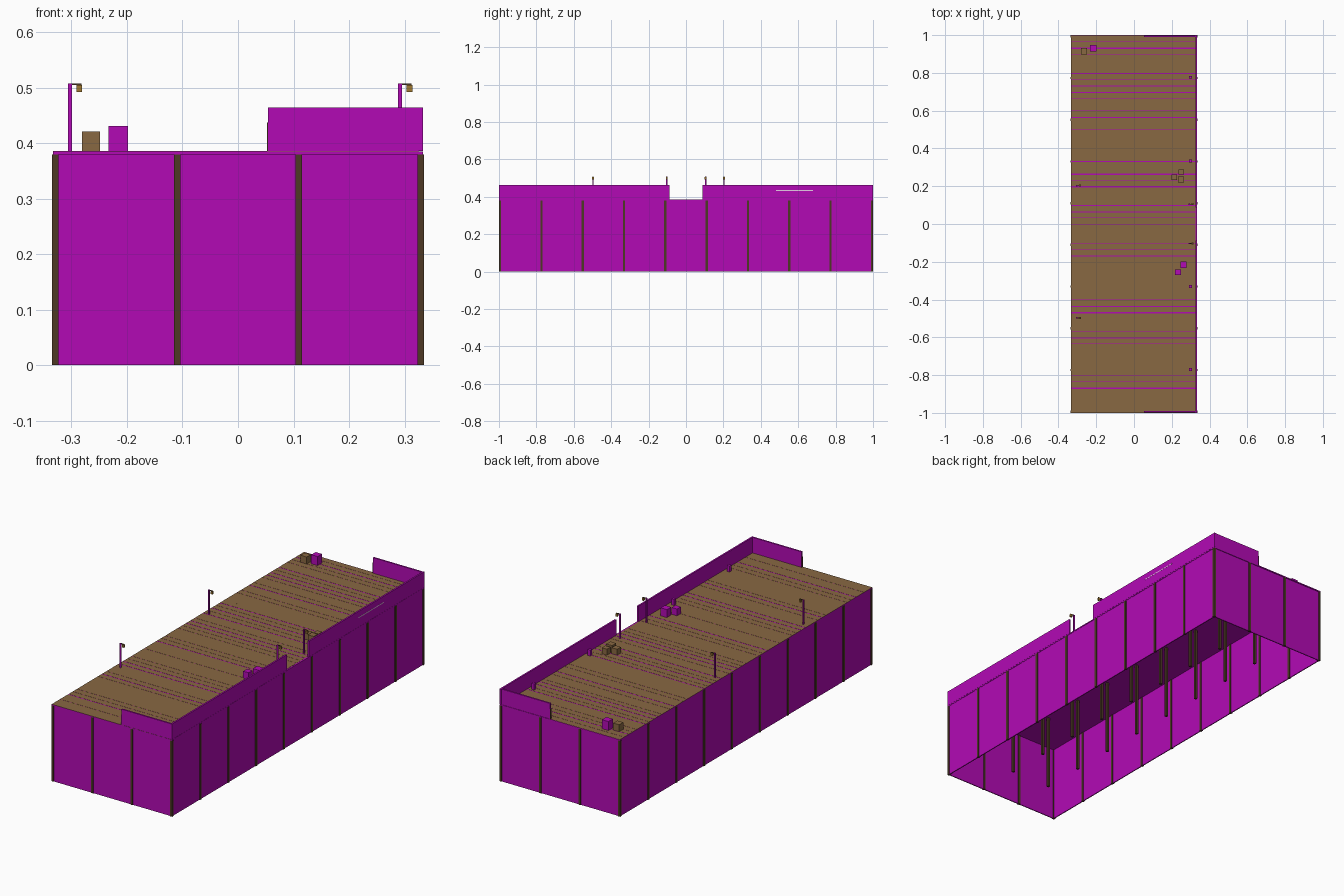
import bpy, random

if "Cube" in bpy.data.objects:
    bpy.data.objects.remove(bpy.data.objects["Cube"])

random.seed(4)


def material(name, rgb):
    m = bpy.data.materials.new(name)
    m.diffuse_color = (*rgb, 1)
    m.use_nodes = True
    m.node_tree.nodes["Principled BSDF"].inputs["Base Color"].default_value = m.diffuse_color
    return m


MAGENTA = material("magenta", (0.45, 0.003, 0.46))
BROWN = material("wood", (0.25, 0.14, 0.055))
DARK = material("dark_wood", (0.075, 0.04, 0.018))
GOLD = material("lantern_gold", (0.35, 0.19, 0.03))
PALE = material("pale_strip", (0.8, 0.6, 0.8))


def box(name, x, y, z, mat):
    """Box from (min, max) ranges on each axis."""
    verts = [(a, b, c) for a in x for b in y for c in z]
    faces = [(0, 1, 3, 2), (4, 6, 7, 5), (0, 4, 5, 1), (2, 3, 7, 6), (0, 2, 6, 4), (1, 5, 7, 3)]
    mesh = bpy.data.meshes.new(name)
    mesh.from_pydata(verts, [], faces)
    mesh.materials.append(mat)
    ob = bpy.data.objects.new(name, mesh)
    bpy.context.collection.objects.link(ob)
    return ob


def span(c, size):
    return (c - size / 2, c + size / 2)


X, Y, H, TOP = 0.329, 0.994, 0.38, 0.386
xs = [X * (2 * i / 3 - 1) for i in range(4)]
ys = [Y * (2 * i / 9 - 1) for i in range(10)]

# support posts on a regular grid, including the walls
for x in xs:
    for y in ys:
        box("support_post", span(x, 0.012), span(y, 0.012), (0, H), DARK)

# wall panels between the outer posts
for s in (-1, 1):
    for a, b in zip(xs, xs[1:]):
        box("end_wall_panel", (a + 0.005, b - 0.005), span(s * Y, 0.005), (0, H), MAGENTA)
    for a, b in zip(ys, ys[1:]):
        box("side_wall_panel", span(s * X, 0.005), (a + 0.005, b - 0.005), (0, H), MAGENTA)

# deck plate with planks and uneven gaps
box("deck_plate", (-0.333, 0.333), (-1, 1), (H, TOP - 0.0006), MAGENTA)
n = 60
step = 2 / n
for i in range(n):
    gap = random.choice((0.0, 0.002, 0.006))
    y0 = -1 + i * step
    box("deck_plank", (-0.333, 0.325), (y0, y0 + step - gap), (TOP - 0.0006, TOP), BROWN)

# parapets with an opening in the middle of the right side
for s in (-1, 1):
    box("side_parapet", (0.325, 0.333), sorted((s * 0.088, s * 1.0)), (TOP, 0.464), MAGENTA)
    box("end_parapet", (0.054, 0.325), sorted((s * 0.991, s * 0.999)), (TOP, 0.464), MAGENTA)
    box("parapet_end_strip", (0.052, 0.054), sorted((s * 0.99, s * 1.0)), (TOP, 0.437), DARK)
box("parapet_light_strip", (0.333, 0.3335), (0.48, 0.68), (0.431, 0.435), PALE)

# crates: x, y, width, height, material
for x, y, w, h, m in [
    (-0.265, 0.915, 0.033, 0.035, BROWN), (-0.216, 0.931, 0.035, 0.045, MAGENTA),
    (0.213, 0.248, 0.030, 0.030, BROWN), (0.250, 0.235, 0.032, 0.034, BROWN),
    (0.250, 0.275, 0.028, 0.030, BROWN),
    (0.233, -0.255, 0.030, 0.034, MAGENTA), (0.262, -0.215, 0.034, 0.040, MAGENTA),
]:
    box("crate", span(x, w), span(y, w), (TOP, TOP + h), m)

# mooring bollards
for y in (-0.77, -0.33, 0.333, 0.777):
    box("bollard", span(0.3, 0.015), span(y, 0.015), (TOP, TOP + 0.03), MAGENTA)

# lamps: pole, arm and hanging lantern
for x, y in [(-0.303, 0.203), (-0.303, -0.497), (0.292, 0.105), (0.292, -0.103)]:
    box("lamp_pole", span(x, 0.007), span(y, 0.007), (TOP, 0.508), MAGENTA)
    box("lamp_arm", (x + 0.0035, x + 0.021), span(y, 0.004), (0.505, 0.508), DARK)
    box("lamp_lantern", span(x + 0.017, 0.010), span(y, 0.010), (0.492, 0.505), GOLD)
